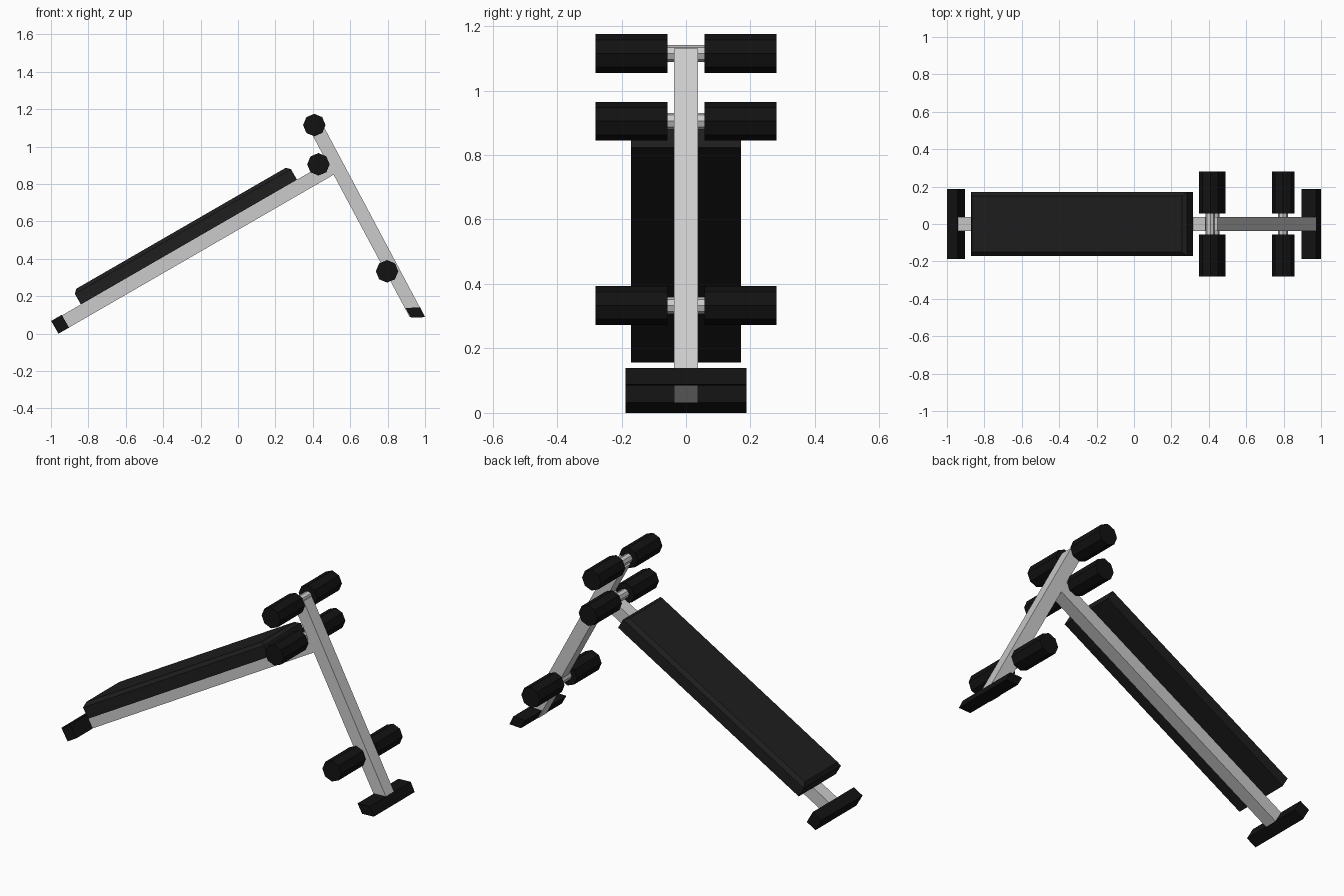
import bpy, bmesh, math
from mathutils import Vector

if "Cube" in bpy.data.objects:
    bpy.data.objects.remove(bpy.data.objects["Cube"])

black = bpy.data.materials.new("black_rubber")
black.diffuse_color = (0.006, 0.006, 0.006, 1)
black.use_nodes = True
black.node_tree.nodes["Principled BSDF"].inputs["Base Color"].default_value = black.diffuse_color
vinyl = bpy.data.materials.new("black_vinyl")
vinyl.diffuse_color = (0.013, 0.013, 0.013, 1)
vinyl.use_nodes = True
vinyl.node_tree.nodes["Principled BSDF"].inputs["Base Color"].default_value = vinyl.diffuse_color


def prism(name, profile, y0, y1, mat=None, top_bevel=0.0, up=None):
    """Extrude an x-z profile between y0 and y1; optionally chamfer the rim of the face pointing 'up'."""
    bm = bmesh.new()
    face = bm.faces.new([bm.verts.new((x, y0, z)) for x, z in profile])
    ext = bmesh.ops.extrude_face_region(bm, geom=[face])
    moved = [v for v in ext["geom"] if isinstance(v, bmesh.types.BMVert)]
    bmesh.ops.translate(bm, verts=moved, vec=(0, y1 - y0, 0))
    bmesh.ops.recalc_face_normals(bm, faces=bm.faces[:])
    if top_bevel:
        top = max(bm.faces, key=lambda f: f.normal.dot(up))
        bmesh.ops.bevel(bm, geom=list(top.edges), offset=top_bevel, segments=1,
                        profile=0.5, affect='EDGES')
    me = bpy.data.meshes.new(name)
    bm.to_mesh(me)
    bm.free()
    ob = bpy.data.objects.new(name, me)
    bpy.context.collection.objects.link(ob)
    if mat:
        me.materials.append(mat)
    return ob


def slanted(origin, angle, a0, a1, n0, n1):
    """Rectangle in x-z, a = along the slope, n = perpendicular to it."""
    c, s = math.cos(angle), math.sin(angle)
    return [(origin[0] + a * c - n * s, origin[1] + a * s + n * c)
            for a, n in ((a0, n0), (a1, n0), (a1, n1), (a0, n1))]


def octagon(x, z, r):
    return [(x + r * math.cos(k * math.pi / 4), z + r * math.sin(k * math.pi / 4))
            for k in range(8)]


# sloping bench beam, its foot bar and pad
slope = math.radians(30)
base = (-0.96, 0.0)
T = 0.075
prism("bench_beam", slanted(base, slope, 0.06, 1.72, 0, T), -T / 2, T / 2)
prism("rear_foot", slanted(base, slope, 0, 0.065, -0.0005, T + 0.003), -0.187, 0.187, black)
up = Vector((-math.sin(slope), 0, math.cos(slope)))
prism("bench_pad", slanted(base, slope, 0.182, 1.516, T, T + 0.085), -0.17, 0.17, vinyl, 0.02, up)

# leaning upright post and its foot bar
prism("upright_post", [(0.446, 1.13), (0.38, 1.095), (0.918, 0.088), (0.999, 0.09)],
      -T / 2, T / 2)
prism("front_foot", [(0.896, 0.137), (0.974, 0.14), (1.0, 0.088), (0.925, 0.085)],
      -0.187, 0.187, black)

# foam rollers in pairs on short axles
for label, x, z in (("top", 0.408, 1.115), ("middle", 0.43, 0.905), ("lower", 0.797, 0.333)):
    prism(label + "_axle", octagon(x, z, 0.026), -0.07, 0.07)
    for side, s in (("left", -1), ("right", 1)):
        prism(f"{label}_roller_{side}", octagon(x, z, 0.06), s * 0.057, s * 0.281, black)
